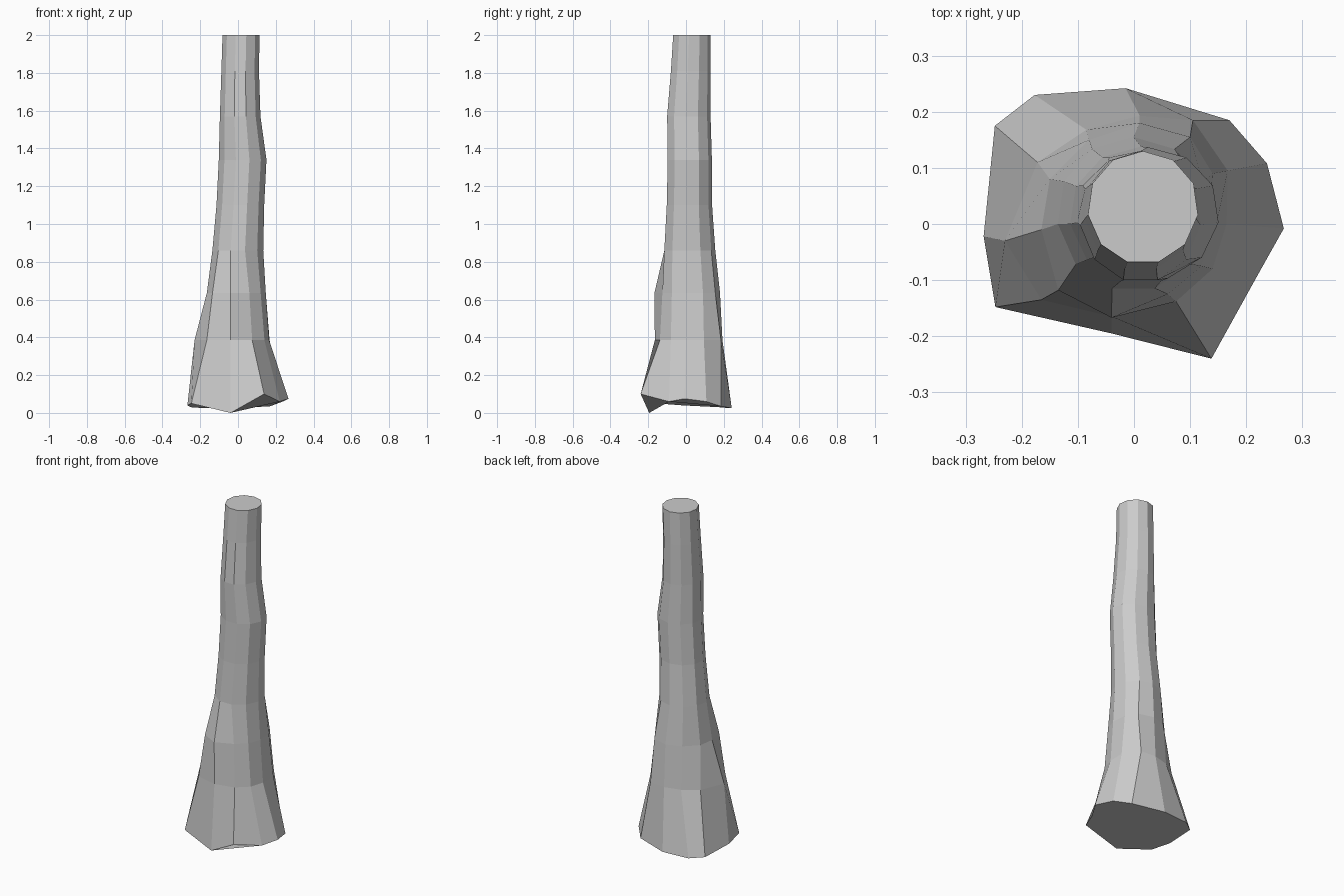
import bpy, bmesh
from math import cos, sin, radians

N = 11
ANG = [radians(90 - i * 360 / N) for i in range(N)]

# flared root ring (uneven height), then two gnarled rings, clockwise from the back
root = [(-.015, .242, .025), (.17, .185, .035), (.237, .108, .06), (.267, -.008, .075),
        (.221, -.09, .06), (.138, -.24, .10), (-.04, -.195, 0), (-.247, -.148, .05),
        (-.268, -.022, .04), (-.248, .175, .03), (-.177, .23, .025)]
low = [(.01, .193), (.105, .185), (.167, .095), (.165, 0), (.14, -.08), (.075, -.138),
       (-.04, -.165), (-.165, -.135), (-.23, -.03), (-.172, .11), (-.085, .168)]
mid = [(.01, .18), (.10, .155), (.14, .09), (.147, 0), (.12, -.075), (.06, -.125),
       (-.04, -.167), (-.135, -.118), (-.165, -.01), (-.15, .08), (-.08, .15)]
rings = [root, [(x, y, .385) for x, y in low], [(x, y, .635) for x, y in mid]]

# upper rings: z, x min, x max, y min, y max
for z, x0, x1, y0, y1 in [(.86, -.137, .135, -.115, .155), (1.10, -.115, .14, -.102, .138),
                          (1.34, -.103, .152, -.097, .137), (1.57, -.097, .12, -.1, .13),
                          (1.81, -.089, .112, -.08, .13), (2.0, -.083, .115, -.068, .13)]:
    rings.append([((x0 + x1) / 2 + (x1 - x0) / 2 * cos(a),
                   (y0 + y1) / 2 + (y1 - y0) / 2 * sin(a) * (1.04 if sin(a) < 0 else 1), z)
                  for a in ANG])

# skin the rings and cap both ends
bm = bmesh.new()
loops = [[bm.verts.new(p) for p in r] for r in rings]
for a, b in zip(loops, loops[1:]):
    for i in range(N):
        j = (i + 1) % N
        bm.faces.new((a[i], a[j], b[j], b[i]))
bm.faces.new(loops[0])
bm.faces.new(loops[-1])
bmesh.ops.recalc_face_normals(bm, faces=bm.faces)
mesh = bpy.data.meshes.new("tree_trunk")
bm.to_mesh(mesh)
bm.free()
trunk = bpy.data.objects.new("tree_trunk", mesh)
bpy.context.collection.objects.link(trunk)
